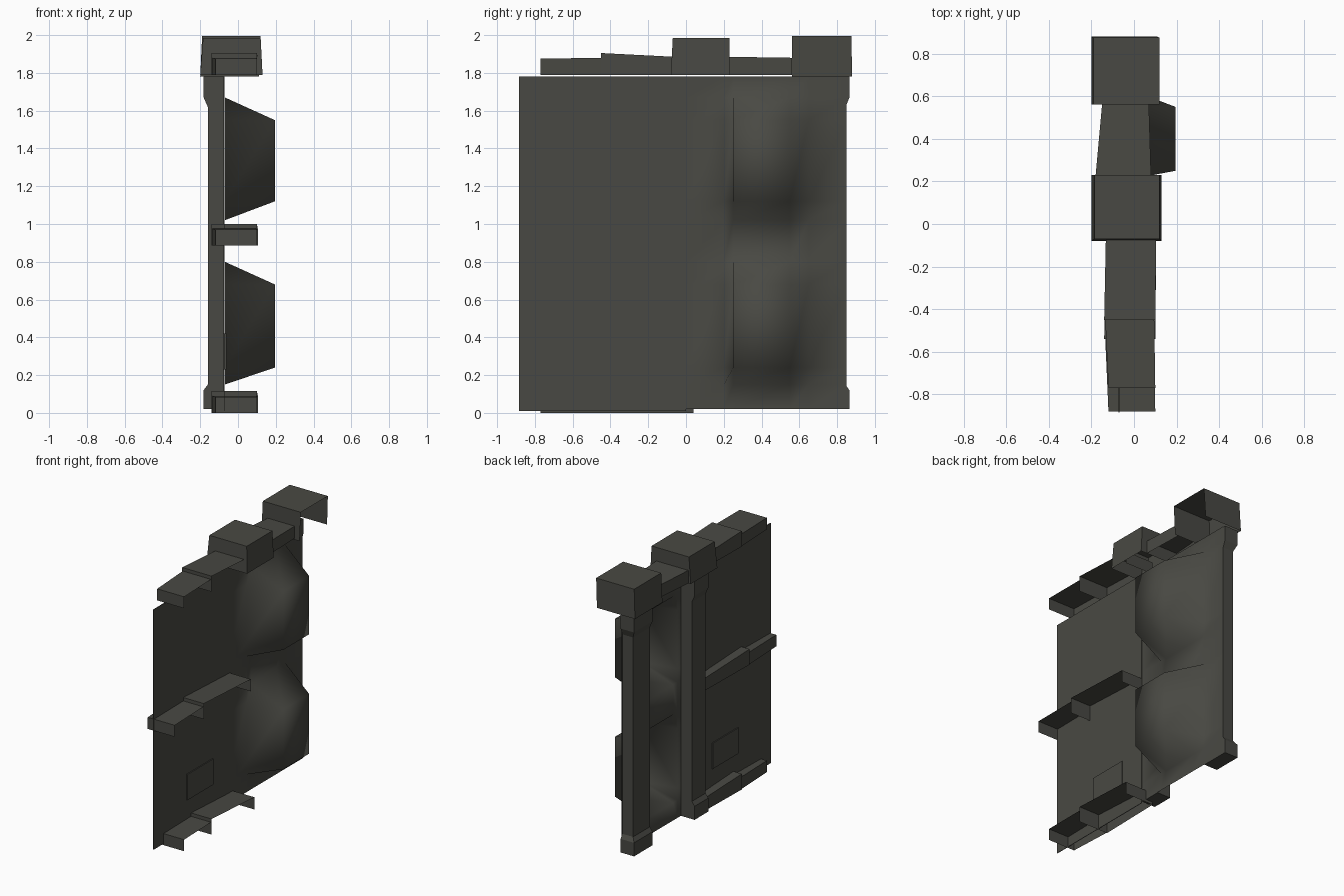
import bpy, bmesh

if "Cube" in bpy.data.objects:
    bpy.data.objects.remove(bpy.data.objects["Cube"])

mat = bpy.data.materials.new("dark_grey")
mat.diffuse_color = (0.066, 0.066, 0.056, 1)
mat.use_nodes = True
mat.node_tree.nodes["Principled BSDF"].inputs["Base Color"].default_value = mat.diffuse_color


def finish(name, bm, smooth=False):
    bmesh.ops.recalc_face_normals(bm, faces=bm.faces)
    me = bpy.data.meshes.new(name)
    bm.to_mesh(me)
    bm.free()
    me.materials.append(mat)
    for p in me.polygons:
        p.use_smooth = smooth
    ob = bpy.data.objects.new(name, me)
    bpy.context.collection.objects.link(ob)
    return ob


def loft(name, rings, skip=()):
    """Join rings of four points; skip drops face numbers (0-3 sides, 4 start, 5 end)."""
    bm = bmesh.new()
    vs = [[bm.verts.new(p) for p in r] for r in rings]
    for a, b in zip(vs, vs[1:]):
        for i in range(4):
            if i not in skip:
                j = (i + 1) % 4
                bm.faces.new((a[i], a[j], b[j], b[i]))
    if 4 not in skip:
        bm.faces.new(vs[0])
    if 5 not in skip:
        bm.faces.new(vs[-1])
    loose = [v for v in bm.verts if not v.link_faces]
    bmesh.ops.delete(bm, geom=loose, context='VERTS')
    return finish(name, bm)


def ring_z(x0, x1, y0, y1, z):
    return [(x0, y0, z), (x1, y0, z), (x1, y1, z), (x0, y1, z)]


def ring_y(x0, x1, z0, z1, y):
    return [(x0, y, z0), (x1, y, z0), (x1, y, z1), (x0, y, z1)]


# flat wall panel and its small hatch plate
loft("wall_panel", [ring_z(-0.072, -0.068, -0.885, 0, 0.01),
                    ring_z(-0.072, -0.068, -0.885, 0, 1.78)])
loft("hatch_plate", [ring_z(-0.079, -0.061, -0.5, -0.2, 0.23),
                     ring_z(-0.079, -0.061, -0.5, -0.2, 0.42)])

# bulging panel: two blisters pushed out of a sheet
ys = [0, 0.2, 0.25, 0.55, 0.65, 0.85]
zs = [0.02, 0.15, 0.24, 0.68, 0.8, 1.02, 1.12, 1.55, 1.67, 1.78]
bm = bmesh.new()
grid = [[bm.verts.new((0.195 if c in (2, 3) and r in (2, 3, 6, 7) else -0.07, y, z))
         for c, y in enumerate(ys)] for r, z in enumerate(zs)]
for r in range(len(zs) - 1):
    for c in range(len(ys) - 1):
        bm.faces.new((grid[r][c], grid[r][c + 1], grid[r + 1][c + 1], grid[r + 1][c]))
finish("bulged_panel", bm, True)

# posts either side of the bulges, with wider foot and capital
for name, y0, y1, side in (("inner_post", 0.0, 0.16, 0), ("outer_post", 0.65, 0.845, 0.02)):
    rings = []
    for z, g in ((0.02, 1), (0.12, 1), (0.15, 0), (1.62, 0), (1.67, 1), (1.78, 1)):
        rings.append(ring_z(-0.16 - 0.022 * g, -0.073, y0, y1 + side * g, z))
    loft(name, rings)

# cap blocks, open below; the outer one is open toward +x
loft("inner_cap_block", [ring_z(-0.2, 0.13, -0.08, 0.23, 1.79),
                         ring_z(-0.185, 0.12, -0.07, 0.23, 1.985)], (4,))
loft("outer_cap_block", [ring_z(-0.2, 0.11, 0.56, 0.88, 1.78),
                         ring_z(-0.19, 0.12, 0.56, 0.875, 1.995)], (1, 4))
# link between the blocks
loft("cap_link", [ring_y(-0.18, 0.08, 1.79, 1.885, 0.23),
                  ring_y(-0.15, 0.07, 1.79, 1.88, 0.56)], (0, 4, 5))

# rails of two overlapping lengths, open below and toward +x
for name, z, ya, yb, yc in (("bottom_rail", 0.0, -0.77, -0.45, 0.04),
                            ("middle_rail", 0.885, -0.88, -0.54, 0.0),
                            ("top_rail", 1.79, -0.77, -0.45, 0.04)):
    loft(name + "_outer", [ring_y(-0.12, 0.10, z, z + 0.085, ya),
                           ring_y(-0.135, 0.095, z, z + 0.09, yb)], (0, 1, 5))
    loft(name + "_inner", [ring_y(-0.14, 0.10, z, z + 0.115, yb),
                           ring_y(-0.13, 0.105, z, z + 0.09, yc)], (0, 1))
